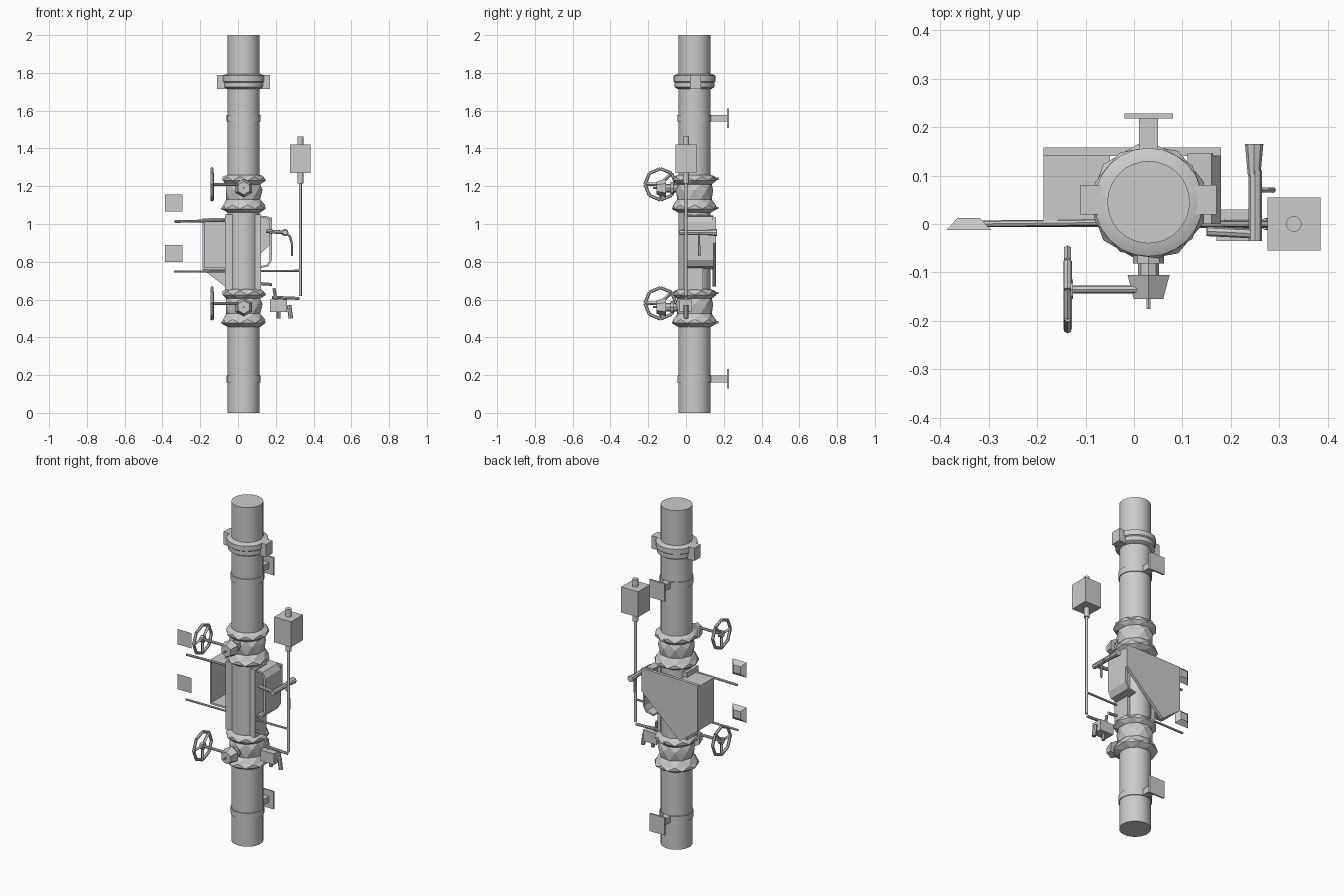
import bpy, bmesh, math
from mathutils import Vector

if "Cube" in bpy.data.objects:
    bpy.data.objects.remove(bpy.data.objects["Cube"])

grey = bpy.data.materials.new("Mid Grey")
grey.use_nodes = True
grey.diffuse_color = (0.6, 0.6, 0.6, 1)
grey.node_tree.nodes["Principled BSDF"].inputs["Base Color"].default_value = grey.diffuse_color

PX, PY, PR = 0.03, 0.045, 0.085   # pipe axis and radius


def finish(name, bm, smooth=False):
    bmesh.ops.recalc_face_normals(bm, faces=bm.faces)
    me = bpy.data.meshes.new(name)
    bm.to_mesh(me)
    bm.free()
    me.materials.append(grey)
    ob = bpy.data.objects.new(name, me)
    bpy.context.collection.objects.link(ob)
    if smooth:
        bpy.ops.object.select_all(action='DESELECT')
        ob.select_set(True)
        bpy.context.view_layer.objects.active = ob
        bpy.ops.object.shade_smooth_by_angle(angle=math.radians(35))
    return ob


def box(name, x, y, z, back=1.0):
    """Box from ranges; back scales the +y face."""
    bm = bmesh.new()
    cx, cz = sum(x) / 2, sum(z) / 2
    for v in bmesh.ops.create_cube(bm, size=1)["verts"]:
        s = back if v.co.y > 0 else 1
        v.co = (cx + v.co.x * (x[1] - x[0]) * s,
                sum(y) / 2 + v.co.y * (y[1] - y[0]),
                cz + v.co.z * (z[1] - z[0]) * s)
    return finish(name, bm)


def rod(name, a, b, r, r2=None, sides=8):
    a, b = Vector(a), Vector(b)
    bm = bmesh.new()
    bmesh.ops.create_cone(bm, cap_ends=True, segments=sides, radius1=r,
                          radius2=r if r2 is None else r2, depth=(b - a).length)
    turn = (b - a).to_track_quat('Z', 'Y')
    for v in bm.verts:
        v.co = turn @ v.co + (a + b) / 2
    return finish(name, bm, sides > 6)


def lathe(name, profile, sides, twist=0.0, smooth=True):
    """Rings of (radius, z) about the pipe axis; twist gives triangular facets."""
    bm = bmesh.new()
    rings = []
    for k, (r, z) in enumerate(profile):
        angles = [math.tau * (i + twist * (k % 2)) / sides for i in range(sides)]
        rings.append([bm.verts.new((PX + r * math.cos(t), PY + r * math.sin(t), z))
                      for t in angles])
    for k, (lo, hi) in enumerate(zip(rings, rings[1:])):
        for i in range(sides):
            j = (i + 1) % sides
            if not twist:
                bm.faces.new((lo[i], lo[j], hi[j], hi[i]))
            elif k % 2 == 0:
                bm.faces.new((lo[i], lo[j], hi[i]))
                bm.faces.new((hi[i], lo[j], hi[j]))
            else:
                bm.faces.new((lo[i], lo[j], hi[j]))
                bm.faces.new((lo[i], hi[j], hi[i]))
    bm.faces.new(rings[0])
    bm.faces.new(rings[-1])
    return finish(name, bm, smooth)


def plate(name, outline, y0, y1):
    """Upright plate: (x, z) outline extruded along y."""
    bm = bmesh.new()
    face = bm.faces.new([bm.verts.new((x, y0, z)) for x, z in outline])
    for g in bmesh.ops.extrude_face_region(bm, geom=[face])["geom"]:
        if isinstance(g, bmesh.types.BMVert):
            g.co.y = y1
    return finish(name, bm)


# Main pipe
lathe("main_pipe", [(PR, 0), (PR, 2)], 32)

# Upper clamp with side lugs
lathe("upper_clamp", [(0.09, 1.715), (0.105, 1.725), (0.105, 1.75), (0.112, 1.755),
                      (0.112, 1.785), (0.09, 1.795)], 24)
for side, x in (("right", (-0.11, -0.06)), ("left", (0.12, 0.17))):
    box("clamp_lug_" + side, x, (0.02, 0.08), (1.715, 1.79))

# Wall bands and brackets
for tag, z in (("lower", 0.18), ("upper", 1.56)):
    lathe(tag + "_band", [(0.09, z - 0.018), (0.09, z + 0.018)], 32)
    box(tag + "_bracket_arm", (0.01, 0.05), (0.1, 0.22), (z - 0.018, z + 0.018))
    box(tag + "_bracket_plate", (-0.02, 0.08), (0.218, 0.228), (z - 0.052, z + 0.052))

# Open housing: back plate, walls, roof and floor
plate("housing_back", [(-0.187, 1.03), (0.18, 1.035), (0.18, 0.9), (-0.07, 0.67),
                       (-0.187, 0.76)], 0.14, 0.158)
box("housing_right_wall", (-0.187, -0.177), (0.005, 0.15), (0.76, 1.02))
box("housing_right_roof", (-0.187, -0.05), (0.005, 0.15), (1.01, 1.02))
box("housing_right_floor", (-0.187, -0.05), (0.005, 0.15), (0.76, 0.77))
plate("housing_left_shell", [(0.11, 1.045), (0.16, 1.04), (0.18, 1.01), (0.18, 0.81),
                             (0.16, 0.775), (0.11, 0.765), (0.11, 0.775), (0.155, 0.785),
                             (0.168, 0.81), (0.168, 1.0), (0.155, 1.03), (0.11, 1.035)],
      0.0, 0.145)
box("housing_column", (-0.07, 0.122), (-0.015, 0.09), (0.65, 1.05))

# Faceted valves with gear drive and handwheel
for tag, z, wz in (("lower", 0.455, 0.58), ("upper", 1.06, 1.21)):
    h = 0.19
    lathe(tag + "_valve_body", [(0.088, z), (0.122, z + 0.02), (0.114, z + 0.04),
                                (0.093, z + 0.07), (0.1, z + 0.12), (0.093, z + h - 0.04),
                                (0.118, z + h - 0.02), (0.112, z + h), (0.088, z + h + 0.01)],
          9, 0.5, False)
    for bz in (z + 0.025, z + h - 0.01):
        rod(tag + "_flange_bolt", (PX, 0.13, bz), (PX, 0.172, bz), 0.006, sides=6)
    rod(tag + "_stem", (PX, 0.0, wz - 0.02), (PX, -0.12, wz - 0.02), 0.022)
    lathe_z = wz - 0.02
    rod(tag + "_stem_collar", (PX, -0.065, lathe_z), (PX, -0.082, lathe_z), 0.032)
    rod(tag + "_gear_case", (PX, -0.105, lathe_z), (PX, -0.155, lathe_z), 0.05, 0.035, 6)
    rod(tag + "_gear_pin", (PX, -0.15, lathe_z), (PX, -0.175, lathe_z), 0.005, sides=6)
    rod(tag + "_wheel_shaft", (0.03, -0.135, wz), (-0.145, -0.135, wz), 0.008)
    rim = [Vector((-0.137, -0.135 + 0.083 * math.cos(math.tau * i / 8),
                   wz + 0.083 * math.sin(math.tau * i / 8))) for i in range(8)]
    for i, p in enumerate(rim):
        rod(tag + "_wheel_rim", p, rim[(i + 1) % 8], 0.0085, sides=6)
    hub = (-0.137, -0.135, wz)
    rod(tag + "_wheel_hub", (-0.146, -0.135, wz), (-0.126, -0.135, wz), 0.02)
    for i in (1, 4, 6):
        rod(tag + "_wheel_spoke", hub, rim[i], 0.009, sides=4)

# Side rods and flag plates
rod("upper_side_rod", (-0.335, 0, 1.013), (0.0, 0.004, 1.02), 0.007)
rod("lower_side_rod", (-0.34, 0, 0.748), (0.33, 0, 0.752), 0.006)
for tag, z in (("upper", 1.11), ("lower", 0.845)):
    box(tag + "_flag_plate", (-0.387, -0.295), (-0.012, 0.012), (z - 0.045, z + 0.045), 0.5)

# Instrument box on its mast
box("instrument_box", (0.275, 0.385), (-0.055, 0.055), (1.27, 1.42))
rod("instrument_cap", (0.33, 0, 1.42), (0.33, 0, 1.463), 0.016, sides=16)
rod("mast_collar", (0.33, 0, 1.215), (0.33, 0, 1.27), 0.016, sides=12)
rod("mast", (0.33, 0, 0.62), (0.33, 0, 1.22), 0.008, sides=12)

# Latch lever with hanging grip
rod("latch_arm", (0.15, -0.015, 0.962), (0.25, -0.02, 0.955), 0.01)
rod("latch_bar", (0.25, -0.035, 0.955), (0.25, 0.11, 0.955), 0.014)
rod("latch_knob", (0.248, 0.1, 0.955), (0.248, 0.165, 0.955), 0.013, 0.019)
chain = [(0.25, 0.07, 0.955), (0.275, 0.07, 0.935), (0.287, 0.07, 0.89), (0.287, 0.07, 0.83)]
for a, b in zip(chain, chain[1:]):
    rod("hanging_grip", a, b, 0.006, sides=6)

# Small lower control box, conduit and handle
box("control_box", (0.17, 0.26), (-0.035, 0.03), (0.535, 0.6))
rod("control_outlet", (0.215, 0, 0.5), (0.215, 0, 0.54), 0.01)
rod("control_conduit", (0.18, 0, 0.612), (0.325, 0, 0.606), 0.008)
rod("conduit_riser", (0.2, 0, 0.6), (0.19, 0, 0.66), 0.008)
rod("conduit_support", (0.11, 0, 0.685), (0.18, 0, 0.68), 0.008)
rod("control_handle", (0.27, 0, 0.57), (0.28, 0, 0.5), 0.012)
